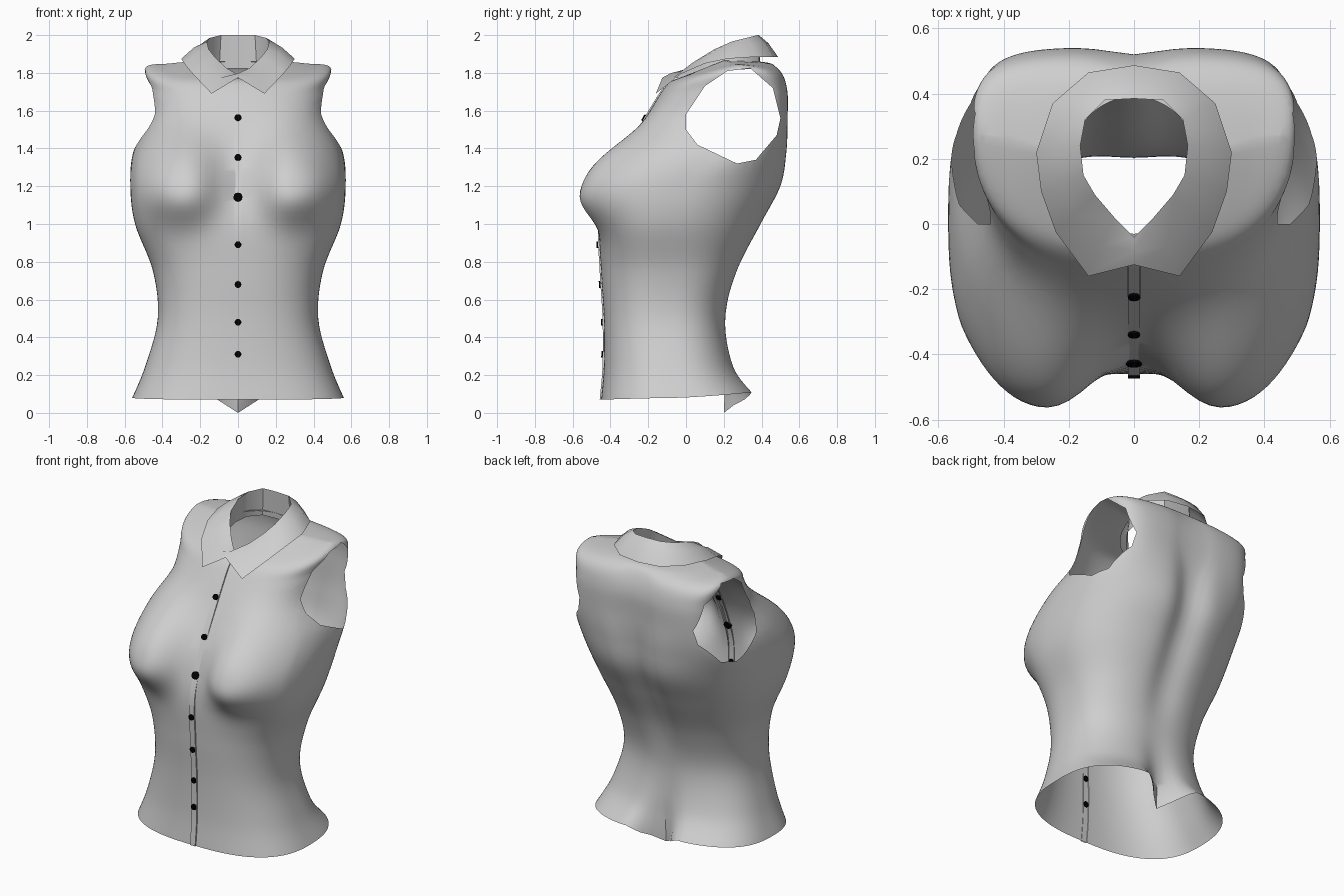
import bpy, bmesh, math
from mathutils import Vector

if "Cube" in bpy.data.objects:
    bpy.data.objects.remove(bpy.data.objects["Cube"])


def material(name, v):
    m = bpy.data.materials.new(name)
    m.diffuse_color = (v, v, v, 1)
    m.use_nodes = True
    m.node_tree.nodes["Principled BSDF"].inputs["Base Color"].default_value = m.diffuse_color
    return m


cloth = material("grey cloth", 0.62)
black = material("black button", 0.0)


def add_object(name, bm, mat):
    me = bpy.data.meshes.new(name)
    bm.to_mesh(me)
    bm.free()
    me.materials.append(mat)
    ob = bpy.data.objects.new(name, me)
    bpy.context.collection.objects.link(ob)
    return ob


# Body rings: z front, z side, z back, half width, y front, y back,
# y of widest point, front roundness, back roundness, spine groove depth
RINGS = [
    (.07, .08, .11, .56, -.45, .36, -.05, .75, .75, .16),
    (.25, .25, .25, .49, -.435, .26, -.08, .80, .80, .05),
    (.50, .50, .50, .425, -.435, .215, -.10, .80, .80, .01),
    (.75, .75, .75, .45, -.45, .28, -.08, .80, .80, .03),
    (1.0, 1.0, 1.0, .545, -.455, .41, -.08, .75, .85, .05),
    (1.2, 1.2, 1.2, .57, -.385, .515, .0, .68, .85, .06),
    (1.38, 1.38, 1.38, .555, -.31, .54, .17, .70, .75, .05),
    (1.55, 1.55, 1.55, .48, -.22, .54, .27, .70, .50, .03),
    (1.66, 1.72, 1.69, .478, -.155, .54, .28, .78, .48, .02),
    (1.72, 1.83, 1.79, .488, -.115, .515, .28, .88, .60, .02),
    (1.755, 1.85, 1.845, .36, -.08, .46, .25, .9, .85, 0),
    (1.775, 1.865, 1.86, .19, -.03, .39, .20, 1.0, 1.0, 0),
]


def ring_at(v):
    """Catmull-Rom blend of the ring table."""
    i = min(int(v), len(RINGS) - 2)
    u = v - i
    rows = [RINGS[max(0, min(len(RINGS) - 1, i + k))] for k in (-1, 0, 1, 2)]
    return [.5 * (2 * b + (c - a) * u + (2 * a - 5 * b + 4 * c - d) * u * u
                  + (3 * b - a - 3 * c + d) * u ** 3) for a, b, c, d in zip(*rows)]


def body_point(t, v):
    """t = 0 at centre front, pi at centre back; v = ring number."""
    zf, zs, zb, w, yf, yb, ym, ef, eb, groove = ring_at(v)
    s, c = math.sin(t), math.cos(t)
    front = c > 0
    e = ef if front else eb
    x = math.copysign(w * abs(s) ** e, s)
    y = ym + ((yf if front else yb) - ym) * abs(c) ** e
    z = zs + ((zf if front else zb) - zs) * abs(c)
    if front:  # bust
        dx, dz = abs(x) - .30, z - 1.21
        sx, sz = (.25 if dx > 0 else .20), (.26 if dz > 0 else .19)
        r2 = (dx / sx) ** 2 + (dz / sz) ** 2
        y -= .185 * math.exp(-r2 ** 1.3) * min(1, c * 2.5)
    else:      # spine groove and pointed tail
        y -= max(groove, 0) * math.exp(-(x / .1) ** 2)
        z -= .11 * max(0, 1 - abs(x) / .17) * max(0, 1 - v)
    return Vector((x, y, z))


# Body shell
NT, NV = 112, 77
bm = bmesh.new()
grid = [[bm.verts.new(body_point(2 * math.pi * i / NT, (len(RINGS) - 1) * j / NV))
         for i in range(NT)] for j in range(NV + 1)]
for j in range(NV):
    for i in range(NT):
        k = (i + 1) % NT
        bm.faces.new((grid[j][i], grid[j][k], grid[j + 1][k], grid[j + 1][i]))

# Armholes: trim the sides along a convex outline (y, z)
HOLE = [(0, 1.5), (0, 1.58), (.1, 1.73), (.22, 1.81), (.34, 1.825), (.46, 1.72),
        (.5, 1.56), (.48, 1.47), (.37, 1.34), (.27, 1.32), (.06, 1.42)]
planes = []
for (y0, z0), (y1, z1) in zip(HOLE, HOLE[1:] + HOLE[:1]):
    planes.append((Vector((0, y0, z0)), Vector((0, z0 - z1, y1 - y0)).normalized()))


def near_hole(f):
    p = f.calc_center_median()
    return abs(p.x) > .28 and 1.25 < p.z < 1.88


for co, no in planes:
    faces = [f for f in bm.faces if near_hole(f)]
    geom = list({e for f in faces for e in f.edges} | {v for f in faces for v in f.verts}) + faces
    bmesh.ops.bisect_plane(bm, geom=geom, dist=1e-5, plane_co=co, plane_no=no)
inside = [f for f in bm.faces if near_hole(f) and
          all((f.calc_center_median() - co).dot(no) < 0 for co, no in planes)]
bmesh.ops.delete(bm, geom=inside, context='FACES')
body = add_object("blouse_body", bm, cloth)

# Collar: folded leaf plus inner stand, right half from front to back, mirrored
RIM = [(0, -.04, 1.79), (.06, .02, 1.825), (.12, .09, 1.88), (.155, .15, 1.925),
       (.165, .24, 1.965), (.15, .32, 1.985), (.09, .38, 2.0), (0, .385, 2.0)]
EDGE = [(0, -.125, 1.775), (.14, -.16, 1.69), (.24, -.025, 1.795), (.285, .1, 1.85),
        (.3, .22, 1.875), (.25, .37, 1.885), (.14, .465, 1.885), (0, .487, 1.885)]
bm = bmesh.new()
for side in (1, -1):
    rows = []
    for a, b in zip(RIM, EDGE):
        a, b = Vector(a), Vector(b)
        mid = (a + b) / 2 + Vector((0, 0, .015))
        stand = Vector((a.x * 1.1, a.y + (a.y - .2) * .05, a.z - .015 - .75 * (a.z - 1.785)))
        rows.append([bm.verts.new((side * p.x, p.y, p.z)) for p in (stand, a, mid, b)])
    for r, q in zip(rows, rows[1:]):
        for k in range(3):
            f = (r[k], q[k], q[k + 1], r[k + 1])
            bm.faces.new(f if side < 0 else f[::-1])
bmesh.ops.remove_doubles(bm, verts=bm.verts, dist=1e-4)
bmesh.ops.recalc_face_normals(bm, faces=bm.faces)
collar = add_object("collar", bm, cloth)

# Button placket following the centre front
front_line = [body_point(0, 10.3 * i / 60) for i in range(61)]
bm = bmesh.new()
strip = [[bm.verts.new((x, p.y + dy, p.z)) for x, dy in
          ((-.02, .004), (-.018, -.007), (.018, -.007), (.02, .004))] for p in front_line]
for r, q in zip(strip, strip[1:]):
    for k in range(3):
        bm.faces.new((r[k], r[k + 1], q[k + 1], q[k]))
placket = add_object("placket", bm, cloth)

# Buttons, set through the cloth
for n, z in enumerate((1.56, 1.35, 1.14, .89, .68, .48, .31)):
    i = min(range(1, 60), key=lambda k: abs(front_line[k].z - z))
    d = (front_line[i + 1] - front_line[i - 1]).normalized()
    y = front_line[i].y + (z - front_line[i].z) * d.y / d.z
    bpy.ops.mesh.primitive_cylinder_add(
        vertices=12, radius=.024 if n == 2 else .018, depth=.022,
        location=(0, y - .004, z), rotation=(math.pi / 2 - math.atan2(d.y, d.z), 0, 0))
    ob = bpy.context.object
    ob.name = "button_%d" % (n + 1)
    ob.data.materials.append(black)

# Smooth shading with sharp folds kept
bpy.ops.object.select_all(action='DESELECT')
for ob in (body, collar, placket):
    ob.select_set(True)
bpy.context.view_layer.objects.active = body
bpy.ops.object.shade_smooth_by_angle(angle=math.radians(40))
